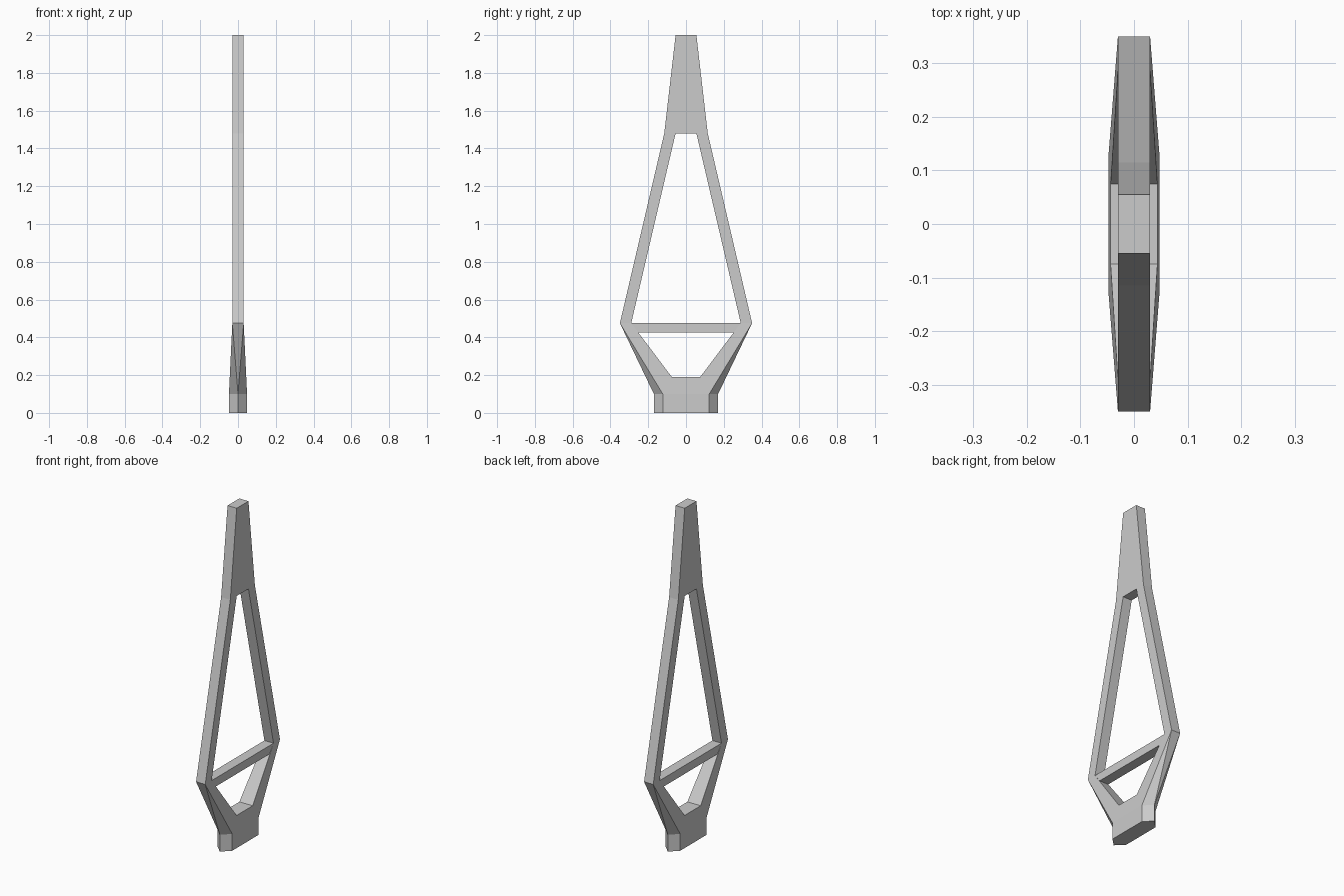
import bpy, bmesh

if "Cube" in bpy.data.objects:
    bpy.data.objects.remove(bpy.data.objects["Cube"])


def make_object(name, polys):
    """Build a closed object from polygons, each mirrored across x and y."""
    bm = bmesh.new()
    for poly in polys:
        for sx in (1, -1):
            for sy in (1, -1):
                bm.faces.new([bm.verts.new((sx * x, sy * y, z)) for x, y, z in poly])
    bmesh.ops.remove_doubles(bm, verts=bm.verts, dist=1e-4)
    bmesh.ops.recalc_face_normals(bm, faces=bm.faces)
    # join coplanar pieces left by mirroring
    bmesh.ops.dissolve_limit(bm, angle_limit=0.005, verts=bm.verts, edges=bm.edges)
    mesh = bpy.data.meshes.new(name)
    bm.to_mesh(mesh)
    bm.free()
    obj = bpy.data.objects.new(name, mesh)
    bpy.context.collection.objects.link(obj)
    return obj


def mid(p):
    """The point moved onto the x = 0 plane."""
    return (0, p[1], p[2])


# Key points of one quarter of the frame
T, B = 0.03, 0.048                                   # half thickness: blade, base
tip0, tip1 = (0, 0.17, 0), (0, 0.17, 0.1)            # pointed base ends
base0, base1 = (B, 0.123, 0), (B, 0.123, 0.1)
cen0, cen1 = (B, 0, 0), (B, 0, 0.1)
low, cen_low = (0.0437, 0.075, 0.19), (0.0437, 0, 0.19)
elbow, elbow_in = (T, 0.35, 0.475), (T, 0.29, 0.475)
neck, neck_in, cen_neck = (T, 0.115, 1.48), (T, 0.055, 1.48), (T, 0, 1.48)
top, cen_top = (T, 0.055, 2), (T, 0, 2)

# Wide faces, pointed base ends and bottom
polys = [
    (cen0, base0, base1, cen1), (cen1, base1, low, cen_low),
    (base1, elbow, elbow_in, low), (elbow_in, elbow, neck, neck_in),
    (cen_neck, neck_in, neck, top, cen_top),
    (tip0, tip1, base1, base0), (tip1, elbow, base1),
    (tip1, mid(elbow), elbow), (mid(cen0), cen0, base0, tip0),
]
# Outer edge, top cap and inner walls of the opening
for chain in ((elbow, neck, top, cen_top),
              (cen_low, low, elbow_in, neck_in, cen_neck)):
    polys += [(p, q, mid(q), mid(p)) for p, q in zip(chain, chain[1:])]
make_object("frame", polys)

# Crossbar, with ends cut to the lower opening
bar = [(T, 0, 0.425), (T, 0.252, 0.425), (T, 0.29, 0.475), (T, 0, 0.475)]
bar_polys = [bar] + [(p, q, mid(q), mid(p)) for p, q in zip(bar, bar[1:])]
make_object("crossbar", bar_polys)
